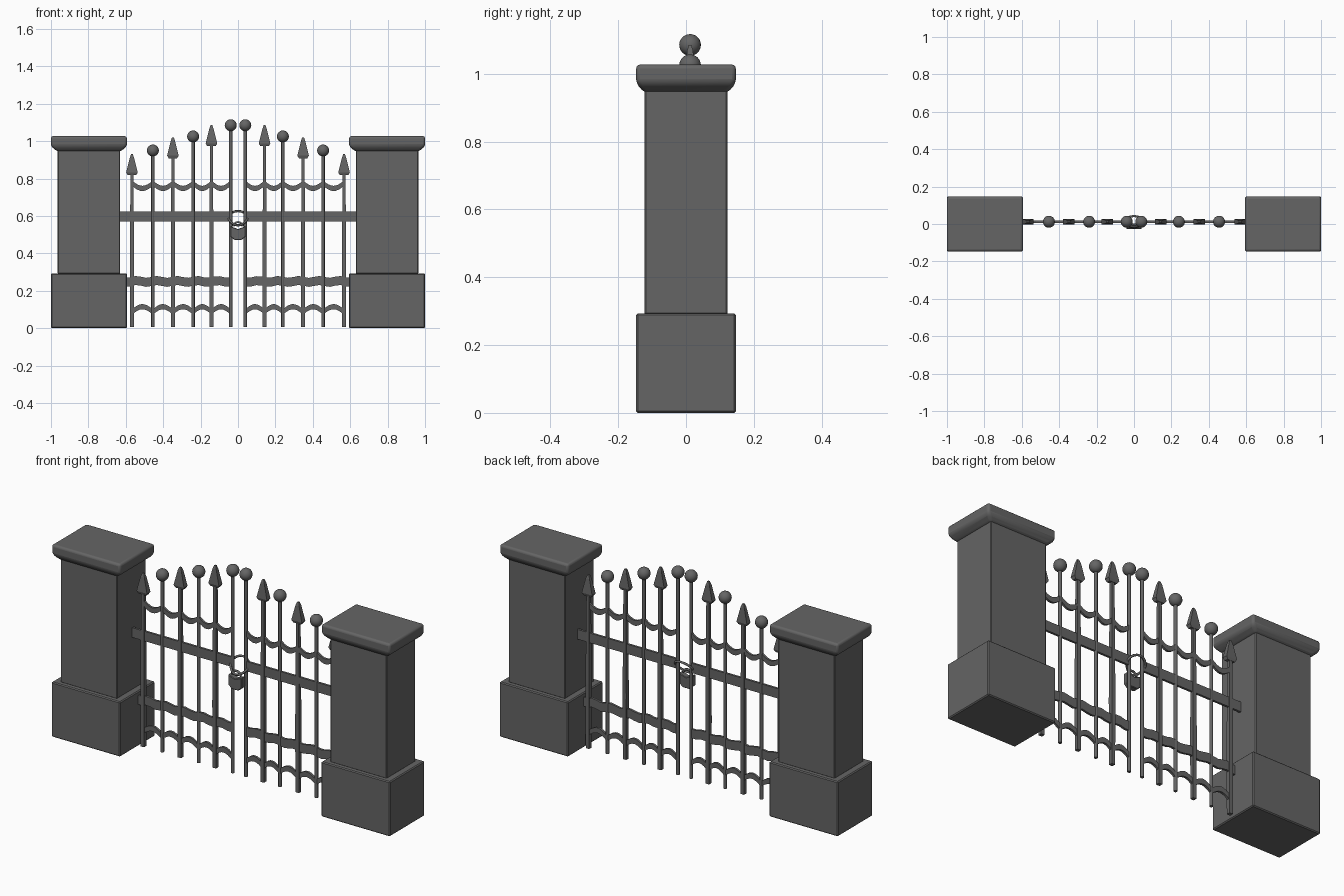
import bpy, bmesh, math
from mathutils import Vector

if "Cube" in bpy.data.objects:
    bpy.data.objects.remove(bpy.data.objects["Cube"])

iron = bpy.data.materials.new("dark_grey")
iron.diffuse_color = (0.13, 0.13, 0.13, 1)
iron.use_nodes = True
iron.node_tree.nodes["Principled BSDF"].inputs["Base Color"].default_value = iron.diffuse_color
GY = 0.012  # depth of the gate plane


def finish(name, bm, smooth=False, bevel=0, segments=2):
    bmesh.ops.recalc_face_normals(bm, faces=bm.faces[:])
    me = bpy.data.meshes.new(name)
    bm.to_mesh(me)
    bm.free()
    me.materials.append(iron)
    ob = bpy.data.objects.new(name, me)
    bpy.context.collection.objects.link(ob)
    if bevel:
        m = ob.modifiers.new("bevel", 'BEVEL')
        m.width, m.segments, m.limit_method = bevel, segments, 'ANGLE'
    if smooth:
        bpy.context.view_layer.objects.active = ob
        ob.select_set(True)
        bpy.ops.object.shade_smooth_by_angle(angle=math.radians(40))
        ob.select_set(False)
    return ob


def loft(bm, rings):
    """Skin a list of equal-length rings and cap both ends."""
    rows = [[bm.verts.new(p) for p in r] for r in rings]
    n = len(rows[0])
    for a, b in zip(rows, rows[1:]):
        for i in range(n):
            j = (i + 1) % n
            bm.faces.new((a[i], a[j], b[j], b[i]))
    bm.faces.new(rows[0])
    bm.faces.new(rows[-1])


def rect(cx, cy, hx, hy, z):
    return [(cx + sx * hx, cy + sy * hy, z) for sx, sy in ((-1, -1), (1, -1), (1, 1), (-1, 1))]


def ring(cx, cy, r, z, n):
    return [(cx + r * math.cos(2 * math.pi * i / n), cy + r * math.sin(2 * math.pi * i / n), z)
            for i in range(n)]


def band(name, points, h, t):
    """Flat strip following (x, z) points."""
    bm = bmesh.new()
    loft(bm, [[(x, GY - t, z - h), (x, GY + t, z - h), (x, GY + t, z + h), (x, GY - t, z + h)]
              for x, z in points])
    return finish(name, bm)


def wire(name, points, r, closed):
    cu = bpy.data.curves.new(name, 'CURVE')
    cu.dimensions, cu.bevel_depth, cu.bevel_resolution = '3D', r, 1
    cu.use_fill_caps = True
    sp = cu.splines.new('POLY')
    sp.points.add(len(points) - 1)
    for p, c in zip(sp.points, points):
        p.co = (*c, 1)
    sp.use_cyclic_u = closed
    cu.materials.append(iron)
    bpy.context.collection.objects.link(bpy.data.objects.new(name, cu))


# bar positions: (x, top height), alternating ball and spear from the centre out
BARS = [(0.039, 1.085), (0.142, 1.085), (0.24, 1.025), (0.348, 1.02), (0.455, 0.95), (0.567, 0.93)]

for side, tag in ((-1, "left"), (1, "right")):
    # stone pillar
    px = side * 0.797
    for part, prof, bev, seg in (
            ("base", [(0.203, 0.147, 0), (0.203, 0.147, 0.293)], 0.005, 1),
            ("shaft", [(0.167, 0.122, 0.29), (0.167, 0.122, 0.955)], 0.004, 1),
            ("cap", [(0.169, 0.124, 0.945), (0.203, 0.147, 0.972), (0.203, 0.147, 1.027)], 0.012, 3)):
        bm = bmesh.new()
        loft(bm, [rect(px, 0, hx, hy, z) for hx, hy, z in prof])
        finish(f"{tag}_pillar_{part}", bm, part == "cap", bev, seg)

    # upright bars with ball or spear tops
    for i, (bx, top) in enumerate(BARS):
        x = side * bx
        bm = bmesh.new()
        if i % 2 == 0:
            loft(bm, [ring(x, GY, 0.009, z, 10) for z in (0.005, top - 0.02)])
            finish(f"{tag}_ball_bar_{i}", bm, True)
            bm = bmesh.new()
            bmesh.ops.create_uvsphere(bm, u_segments=20, v_segments=12, radius=0.032)
            bmesh.ops.translate(bm, verts=bm.verts[:], vec=(x, GY, top))
            finish(f"{tag}_ball_top_{i}", bm, True)
        else:
            loft(bm, [rect(x, GY, w, w, z) for w, z in
                      ((0.010, 0.005), (0.011, 0.35), (0.008, top - 0.09))])
            finish(f"{tag}_spear_bar_{i}", bm)
            bm = bmesh.new()
            loft(bm, [rect(x, GY, hx, hy, z) for hx, hy, z in
                      ((0.022, 0.010, top - 0.112), (0.031, 0.015, top - 0.098),
                       (0.011, 0.009, top - 0.018), (0.005, 0.004, top))])
            finish(f"{tag}_spear_top_{i}", bm)

    # straight rails, the lower one slightly wavy
    band(f"{tag}_upper_rail", [(side * 0.039, 0.597), (side * 0.635, 0.597)], 0.026, 0.006)
    low = [side * (0.039 + 0.566 * k / 20) for k in range(21)]
    band(f"{tag}_lower_rail", [(x, 0.25 + 0.005 * math.cos(abs(x) * 58)) for x in low], 0.024, 0.006)

    # scalloped strips: hanging near the top, arching near the bottom
    for name, z0, sag, h in (("upper_scallop", 0.775, -0.028, 0.014), ("lower_scallop", 0.087, 0.028, 0.014)):
        pts = []
        for (a, _), (b, _) in zip(BARS, BARS[1:]):
            for k in range(8):
                t = k / 8
                pts.append((side * (a + (b - a) * t), z0 + sag * math.sin(math.pi * t)))
        pts.append((side * BARS[-1][0], z0))
        band(f"{tag}_{name}", pts, h, 0.006)

# wire loop around the two middle bars, dipping at the front
loop = []
for k in range(24):
    a = 2 * math.pi * k / 24
    s = math.sin(a)
    loop.append((0.052 * math.cos(a) * (1 - 0.25 * max(0, -s)), GY + 0.03 * s,
                 0.588 + 0.038 * s))
wire("lock_loop", loop, 0.006, True)

# padlock shackle and body
LY = -0.012
wire("lock_shackle", [(0.024 * math.cos(a), LY, 0.545 + 0.022 * math.sin(a))
                      for a in [math.pi * k / 8 for k in range(9)]], 0.006, False)
bm = bmesh.new()
shape = [(-0.04, 0.545), (-0.04, 0.49), (-0.02, 0.472), (0.02, 0.472), (0.04, 0.49), (0.04, 0.545), (0, 0.53)]
loft(bm, [[(x, y, z) for x, z in shape] for y in (LY - 0.016, LY + 0.016)])
finish("lock_body", bm, False, 0.003, 1)
